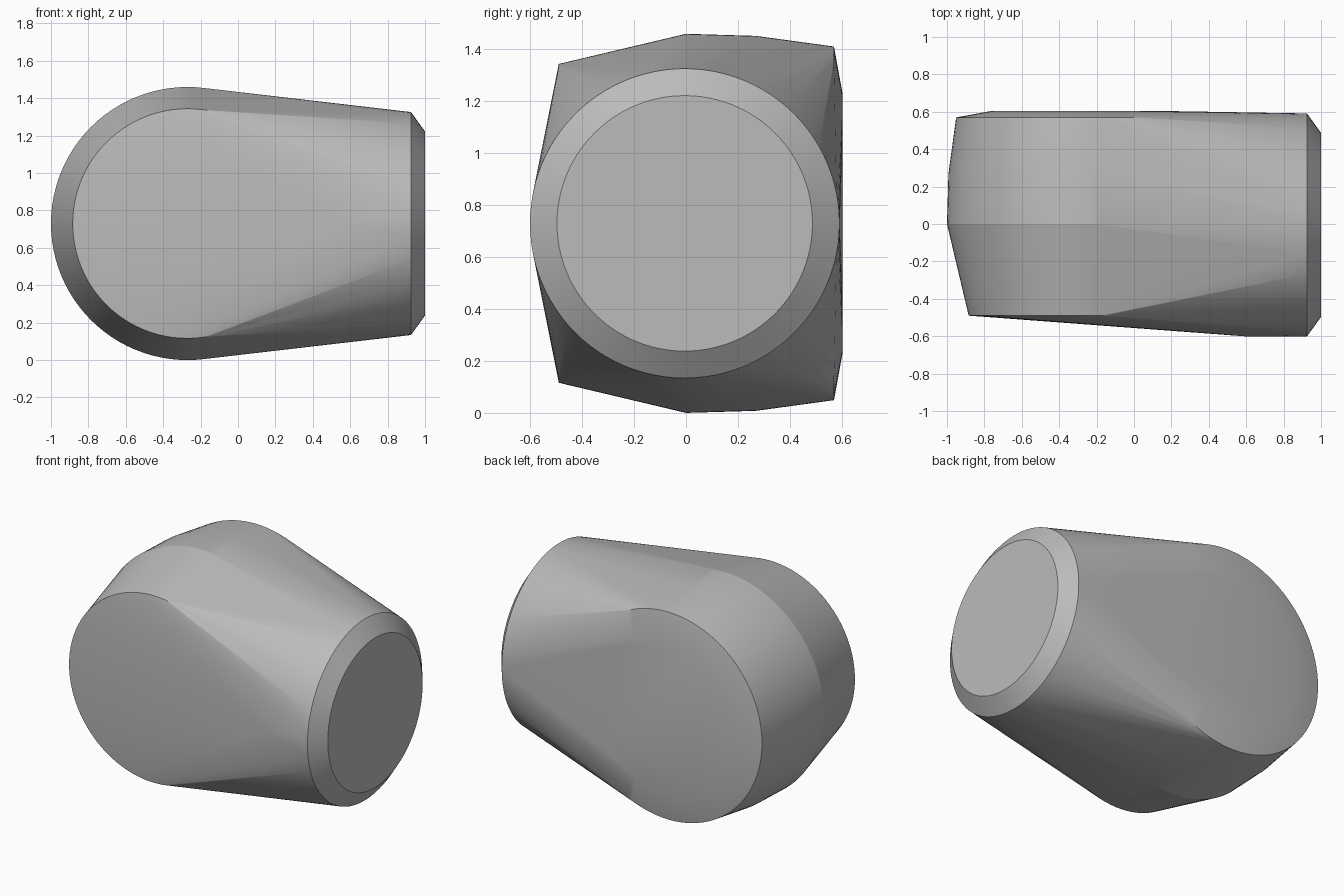
import bpy
import bmesh
from math import cos, sin, tau, radians

cube = bpy.data.objects.get("Cube")
if cube:
    bpy.data.objects.remove(cube, do_unlink=True)

SEGMENTS = 96
MID_Z = 0.73
DRUM_X = -0.27

grey = bpy.data.materials.new("plain_grey")
grey.use_nodes = True
colour = (0.5, 0.5, 0.5, 1)
grey.diffuse_color = colour
grey.node_tree.nodes["Principled BSDF"].inputs["Base Color"].default_value = colour

bm = bmesh.new()


def ring(radius, place):
    """Add a circle of points; place maps its two offsets to a position."""
    for i in range(SEGMENTS):
        a = tau * i / SEGMENTS
        bm.verts.new(place(radius * cos(a), radius * sin(a)))


# Rounded drum across the depth: (y, radius)
for y, radius in [(-0.49, 0.614), (0, 0.73), (0.27, 0.722), (0.57, 0.681), (0.603, 0.5)]:
    ring(radius, lambda u, v: (DRUM_X + u, y, MID_Z + v))

# Chamfered round end: (x, radius)
for x, radius in [(0.925, 0.596), (1.0, 0.492)]:
    ring(radius, lambda u, v: (x, -0.005 + u, MID_Z + v))

# Front crown running into the round end
bm.verts.new((0.6, -0.601, MID_Z))

# Stretch one convex skin over the rings
hull = bmesh.ops.convex_hull(bm, input=bm.verts[:])
spare = {g for g in hull["geom_interior"] + hull["geom_unused"]
         if isinstance(g, bmesh.types.BMVert)}
bmesh.ops.delete(bm, geom=list(spare), context="VERTS")
bmesh.ops.dissolve_limit(bm, angle_limit=radians(0.1), verts=bm.verts[:], edges=bm.edges[:])
bmesh.ops.recalc_face_normals(bm, faces=bm.faces[:])

mesh = bpy.data.meshes.new("body")
bm.to_mesh(mesh)
bm.free()
mesh.materials.append(grey)
body = bpy.data.objects.new("body", mesh)
bpy.context.collection.objects.link(body)

# Smooth curved sides with crisp rims
bpy.ops.object.select_all(action="DESELECT")
body.select_set(True)
bpy.context.view_layer.objects.active = body
bpy.ops.object.shade_smooth_by_angle(angle=radians(14))
